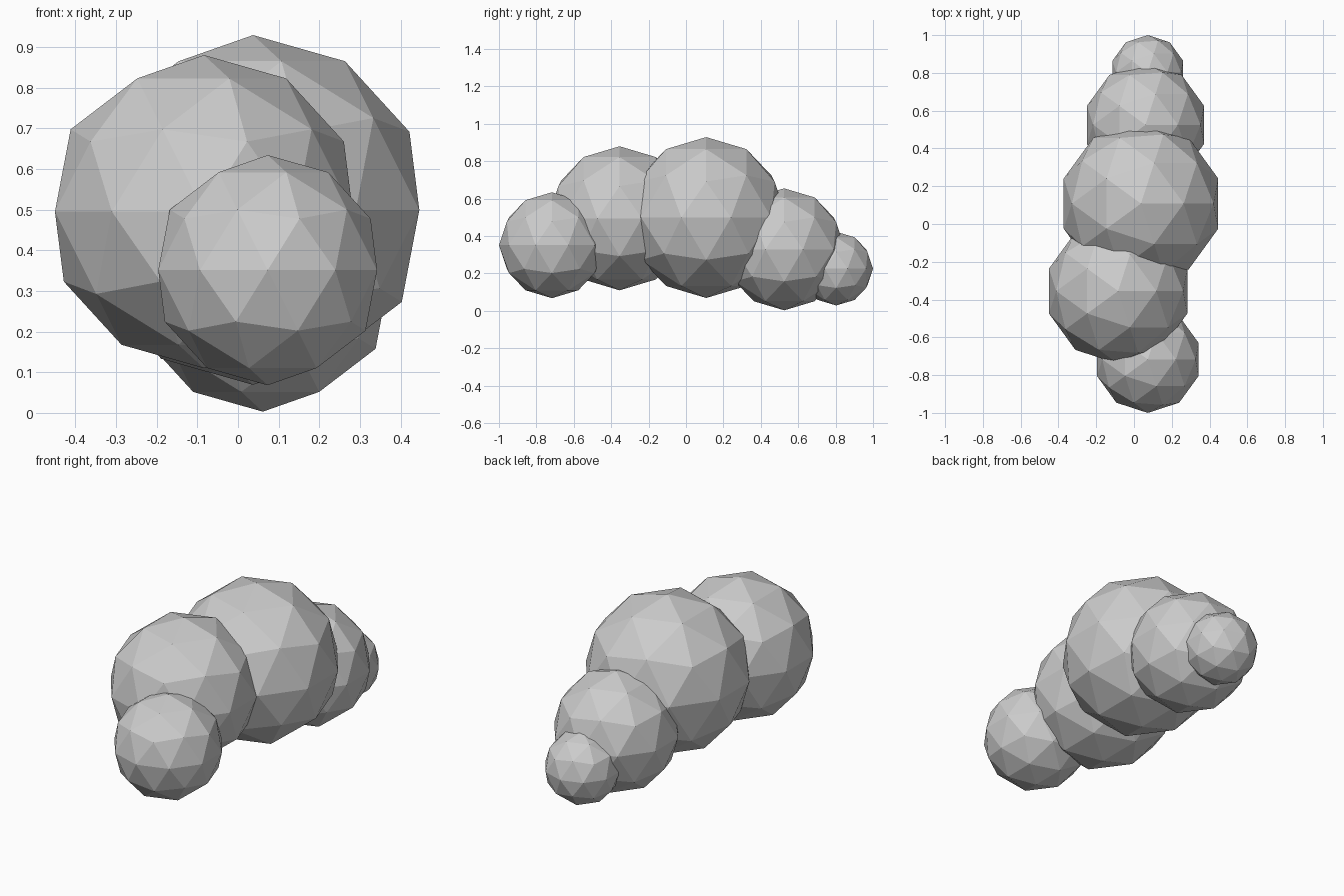
import bpy

if "Cube" in bpy.data.objects:
    bpy.data.objects.remove(bpy.data.objects["Cube"])

# Low-poly cloud: a row of overlapping faceted puffs, (name, centre, radius)
PUFFS = [
    ("front_puff",       (0.073, -0.717, 0.351), 0.283),
    ("front_large_puff", (-0.084, -0.355, 0.495), 0.385),
    ("middle_puff",      (0.037, 0.108, 0.499), 0.430),
    ("back_large_puff",  (0.061, 0.525, 0.329), 0.326),
    ("back_puff",        (0.073, 0.803, 0.226), 0.197),
]

for name, centre, radius in PUFFS:
    bpy.ops.mesh.primitive_ico_sphere_add(subdivisions=2, radius=radius, location=centre)
    bpy.context.object.name = name
    bpy.ops.object.shade_flat()
